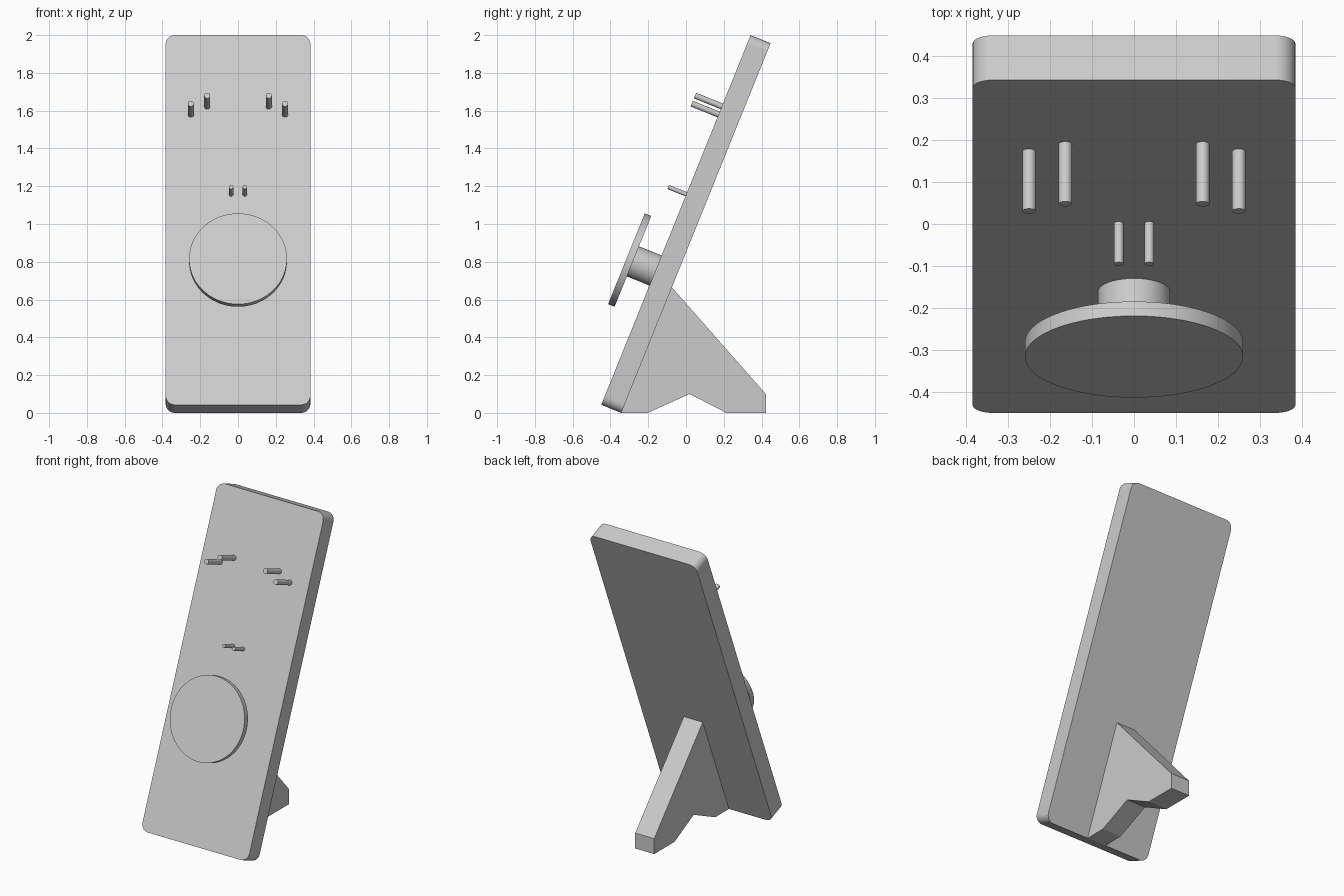
import bpy, bmesh, math
from mathutils import Matrix, Vector

if "Cube" in bpy.data.objects:
    bpy.data.objects.remove(bpy.data.objects["Cube"], do_unlink=True)

grey = bpy.data.materials.new("plain grey")
grey.use_nodes = True
colour = (0.6, 0.6, 0.6, 1)
grey.diffuse_color = colour
grey.node_tree.nodes["Principled BSDF"].inputs["Base Color"].default_value = colour

WIDTH, HEIGHT, THICK = 0.766, 2.111, 0.114
# Frame of the leaning board: z runs up the board, -y points out of its front
LEAN = Matrix.Translation((0, -0.343, 0)) @ Matrix.Rotation(math.radians(-22), 4, "X")


def finish(name, bm, matrix, smooth=True):
    bm.transform(matrix)
    bmesh.ops.recalc_face_normals(bm, faces=bm.faces)
    mesh = bpy.data.meshes.new(name)
    bm.to_mesh(mesh)
    bm.free()
    mesh.materials.append(grey)
    obj = bpy.data.objects.new(name, mesh)
    bpy.context.collection.objects.link(obj)
    if smooth:
        bpy.ops.object.select_all(action="DESELECT")
        obj.select_set(True)
        bpy.context.view_layer.objects.active = obj
        bpy.ops.object.shade_smooth_by_angle(angle=math.radians(30))
    return obj


def rod(name, x, z, radius, front, back, segments=32):
    """Cylinder standing out from the board, between two local depths."""
    bm = bmesh.new()
    place = Matrix.Translation((x, (front + back) / 2, z)) @ Matrix.Rotation(math.pi / 2, 4, "X")
    bmesh.ops.create_cone(bm, cap_ends=True, segments=segments, radius1=radius,
                          radius2=radius, depth=back - front, matrix=place)
    return finish(name, bm, LEAN)


# Leaning board with rounded corners
bm = bmesh.new()
bmesh.ops.create_cube(bm, size=1, matrix=Matrix.Translation((0, -THICK / 2, HEIGHT / 2))
                      @ Matrix.Diagonal((WIDTH, THICK, HEIGHT, 1)))
corners = [e for e in bm.edges if abs(e.verts[0].co.y - e.verts[1].co.y) > THICK / 2]
bmesh.ops.bevel(bm, geom=corners, offset=0.05, segments=10, profile=0.5, affect="EDGES")
finish("board", bm, LEAN)

# Round rest on a short stem
rod("rest_stem", 0, 0.767, 0.086, -0.245, -THICK + 0.005, 64)
rod("rest_disc", 0, 0.767, 0.259, -0.28, -0.243, 96)

# Mirrored pairs of pegs
for side, sign in (("left", 1), ("right", -1)):
    rod("upper_inner_peg_" + side, sign * 0.163, 1.704, 0.016, -0.267, -THICK + 0.005)
    rod("upper_outer_peg_" + side, sign * 0.249, 1.658, 0.016, -0.267, -THICK + 0.005)
    rod("small_peg_" + side, sign * 0.036, 1.202, 0.0115, -0.218, -THICK + 0.005)

# Back stand, a side profile extruded across x
profile = [(-0.343, 0), (-0.203, 0), (0.019, 0.1), (0.214, 0),
           (0.4225, 0), (0.4225, 0.1), (-0.075, 0.665)]
half = 0.068
bm = bmesh.new()
face = bm.faces.new([bm.verts.new((-half, y, z)) for y, z in profile])
new = bmesh.ops.extrude_face_region(bm, geom=[face])["geom"]
bmesh.ops.translate(bm, vec=Vector((2 * half, 0, 0)),
                    verts=[v for v in new if isinstance(v, bmesh.types.BMVert)])
finish("back_stand", bm, Matrix.Identity(4), smooth=False)
